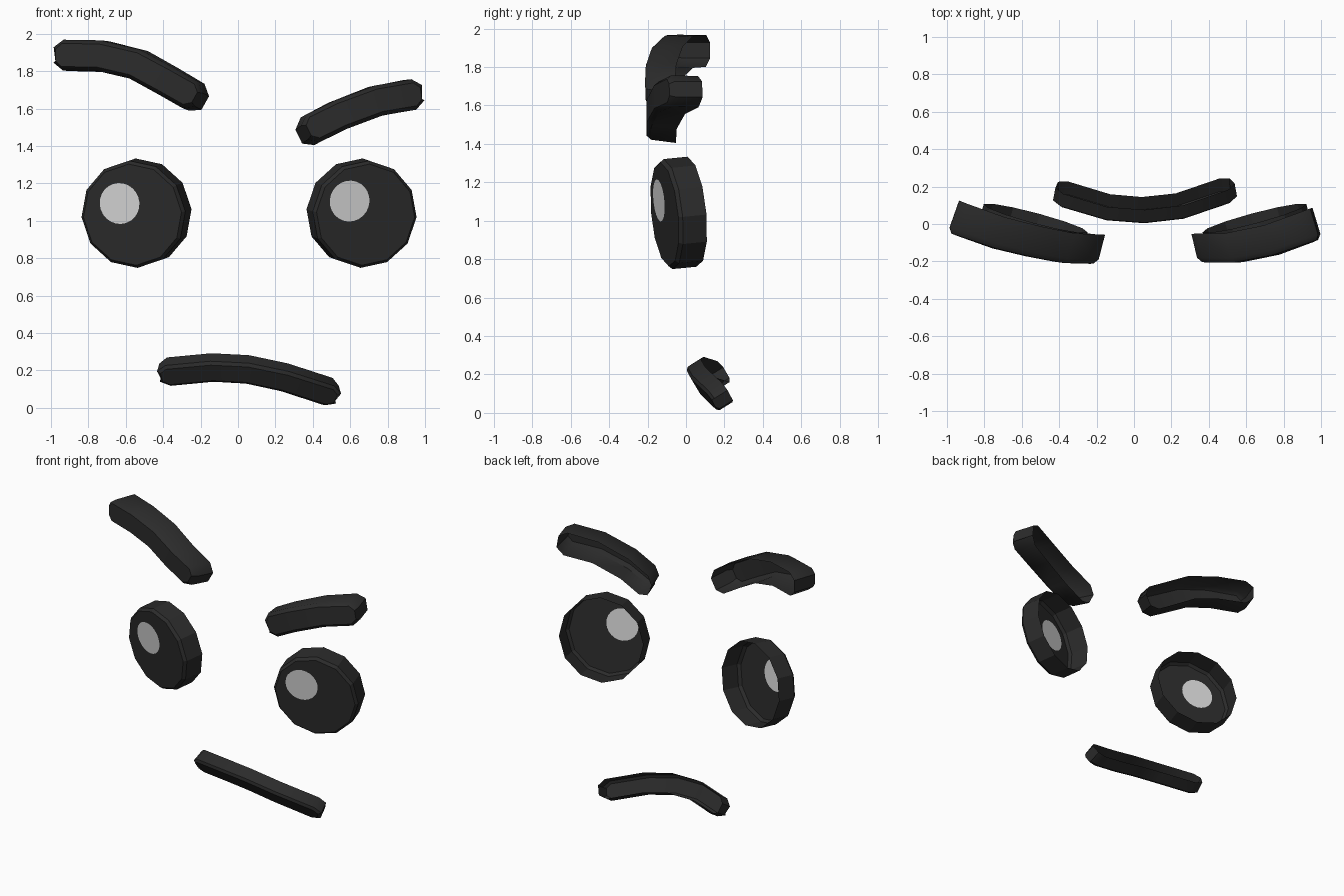
import bpy, bmesh, math
from mathutils import Vector, Matrix

if "Cube" in bpy.data.objects:
    bpy.data.objects.remove(bpy.data.objects["Cube"])


def material(name, v):
    m = bpy.data.materials.new(name)
    m.diffuse_color = (v, v, v, 1)
    m.use_nodes = True
    m.node_tree.nodes["Principled BSDF"].inputs["Base Color"].default_value = m.diffuse_color
    return m


DARK = material("charcoal", 0.024)
PALE = material("pale grey", 0.68)


def finish(name, bm, mats, angle):
    bmesh.ops.recalc_face_normals(bm, faces=bm.faces)
    me = bpy.data.meshes.new(name)
    bm.to_mesh(me)
    bm.free()
    for m in mats:
        me.materials.append(m)
    ob = bpy.data.objects.new(name, me)
    bpy.context.collection.objects.link(ob)
    bpy.ops.object.select_all(action='DESELECT')
    ob.select_set(True)
    bpy.context.view_layer.objects.active = ob
    bpy.ops.object.shade_smooth_by_angle(angle=math.radians(angle))
    return ob


def eye(name, centre, side, glint):
    """Open-backed twelve-sided cup with a round pale spot cut in its front."""
    n = 12
    mat = (Matrix.Translation(centre) @ Matrix.Rotation(math.radians(15 * side), 4, 'Z')
           @ Matrix.Rotation(math.radians(5.5), 4, 'X'))
    bm = bmesh.new()

    def ring(count, r, y, off=(0, 0), roll=0.0):
        return [bm.verts.new(mat @ Vector((off[0] + r * math.cos(a), y, off[1] + r * math.sin(a))))
                for a in (2 * math.pi * i / count + roll for i in range(count))]

    roll = math.radians(-3 * side)
    back = ring(n, 0.288, 0.074, roll=roll)
    shoulder = ring(n, 0.288, -0.055, roll=roll)
    front = ring(n, 0.272, -0.074, roll=roll)
    spot = ring(2 * n, 0.11, -0.074, off=glint, roll=roll)
    for i in range(n):
        j = (i + 1) % n
        bm.faces.new((back[i], back[j], shoulder[j], shoulder[i]))
        bm.faces.new((shoulder[i], shoulder[j], front[j], front[i]))
        a, b, c = spot[2 * i], spot[2 * i + 1], spot[2 * j]
        bm.faces.new((front[i], b, a))
        bm.faces.new((front[i], front[j], b))
        bm.faces.new((front[j], c, b))
    bm.faces.new(spot).material_index = 1
    finish(name, bm, (DARK, PALE), 20)


def strip(name, path, width, d0, d1):
    """Open-backed curved bar: front centre line, width, depth vectors at both ends."""
    pts = [Vector(p) for p in path]
    # extra stations just inside each end form the clipped corners
    a = pts[0] + (pts[1] - pts[0]).normalized() * 0.055
    b = pts[-1] + (pts[-2] - pts[-1]).normalized() * 0.055
    pts = [pts[0], a] + pts[1:-1] + [b, pts[-1]]
    last = len(pts) - 1
    bm = bmesh.new()
    rows = []
    for i, p in enumerate(pts):
        d = Vector(d0).lerp(Vector(d1), i / last)
        t = (pts[min(i + 1, last)] - pts[max(i - 1, 0)]).normalized()
        tip = i in (0, last)
        w = t.cross(d).normalized() * width / 2 * (0.5 if tip else 1)
        inward = t * (0.02 if i == 0 else -0.02 if i == last else 0)
        s = d * 0.15
        prof = (p + d + w, p + s + w, p + inward + w * 0.75,
                p + inward - w * 0.75, p + s - w, p + d - w)
        rows.append([bm.verts.new(v) for v in prof])
    for r, q in zip(rows, rows[1:]):
        for k in range(5):
            bm.faces.new((r[k], r[k + 1], q[k + 1], q[k]))
    bm.faces.new(rows[0])
    bm.faces.new(rows[-1])
    finish(name, bm, (DARK,), 40)


# Eyes
eye("left_eye", (-0.545, -0.04, 1.04), -1, (-0.07, 0.06))
eye("right_eye", (0.663, -0.04, 1.04), 1, (-0.09, 0.073))

# Eyebrows
strip("left_eyebrow",
      [(-0.995, -0.045, 1.887), (-0.75, -0.13, 1.884), (-0.56, -0.175, 1.84),
       (-0.40, -0.205, 1.754), (-0.215, -0.212, 1.65)],
      0.165, (0.06, 0.17, 0.0), (0.04, 0.155, -0.02))
strip("right_eyebrow",
      [(0.36, -0.205, 1.475), (0.556, -0.205, 1.57), (0.76, -0.165, 1.645), (0.998, -0.08, 1.685)],
      0.165, (-0.035, 0.15, -0.025), (-0.05, 0.165, 0.0))

# Mouth, tilted downwards
strip("mouth",
      [(-0.428, 0.13, 0.16), (-0.14, 0.045, 0.187), (0.05, 0.03, 0.177),
       (0.25, 0.052, 0.135), (0.54, 0.15, 0.042)],
      0.13, (0.015, 0.08, 0.05), (-0.015, 0.08, 0.05))
